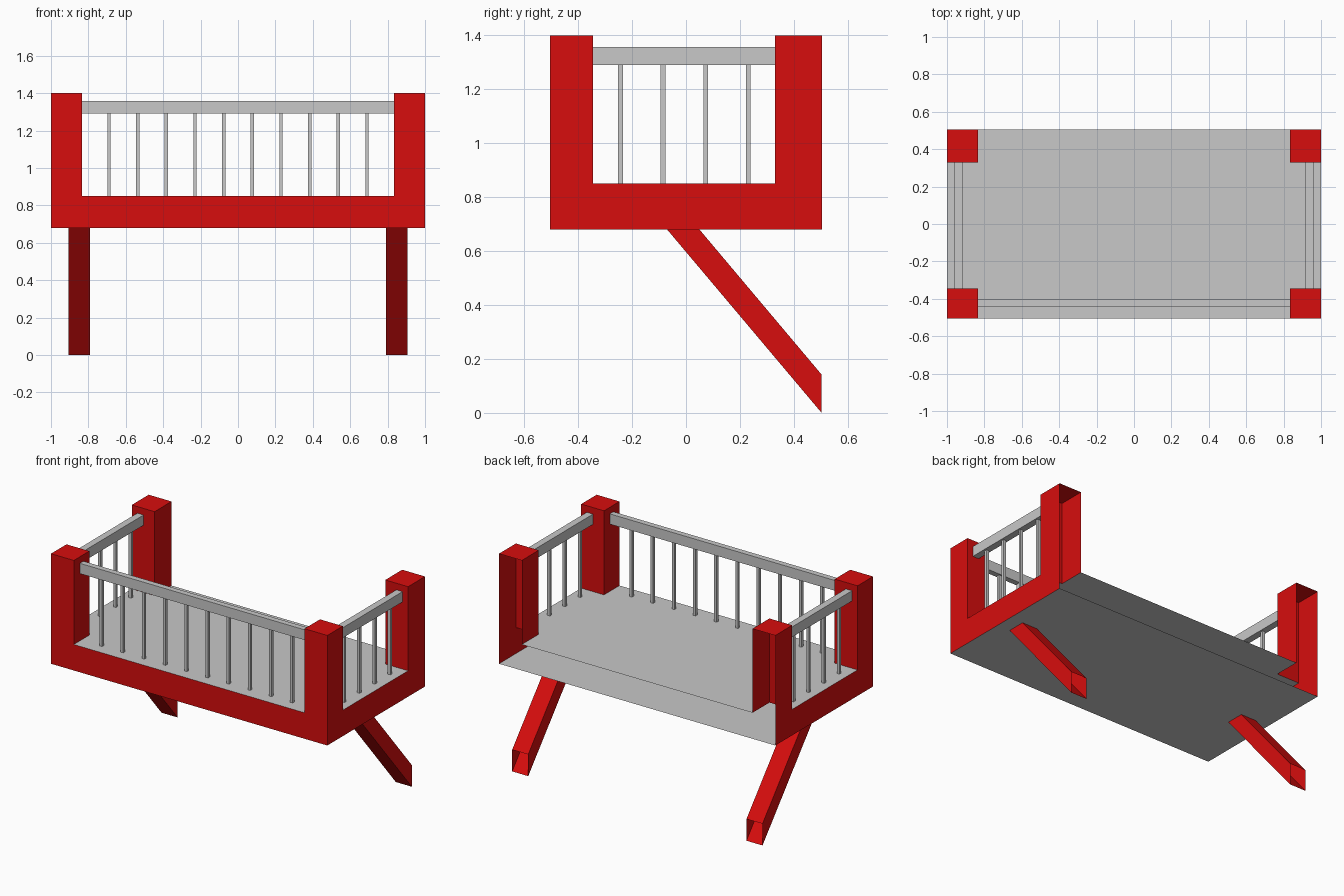
import bpy
import bmesh

cube = bpy.data.objects.get("Cube")
if cube:
    bpy.data.objects.remove(cube, do_unlink=True)


def material(name, rgb):
    m = bpy.data.materials.new(name)
    m.use_nodes = True
    color = (*rgb, 1)
    m.diffuse_color = color
    m.node_tree.nodes["Principled BSDF"].inputs["Base Color"].default_value = color
    return m


RED = material("red paint", (0.68, 0.004, 0.004))
GREY = material("light grey", (0.58, 0.58, 0.58))


def finish(name, bm, mat):
    mesh = bpy.data.meshes.new(name)
    bm.to_mesh(mesh)
    bm.free()
    mesh.materials.append(mat)
    obj = bpy.data.objects.new(name, mesh)
    bpy.context.collection.objects.link(obj)
    return obj


# Sides of a box, as corner indices in binary x, y, z order
SIDES = {"-x": (0, 1, 3, 2), "+x": (4, 6, 7, 5), "-y": (0, 4, 5, 1),
         "+y": (2, 3, 7, 6), "-z": (0, 2, 6, 4), "+z": (1, 5, 7, 3)}


def box(name, xs, ys, zs, mat, skip=()):
    """Box between sorted limits, left open on the skipped sides."""
    xs, ys, zs = sorted(xs), sorted(ys), sorted(zs)
    bm = bmesh.new()
    corners = [bm.verts.new((x, y, z)) for x in xs for y in ys for z in zs]
    for side, ids in SIDES.items():
        if side not in skip:
            bm.faces.new([corners[i] for i in ids])
    return finish(name, bm, mat)


def plate(name, outline, z, mat):
    bm = bmesh.new()
    bm.faces.new([bm.verts.new((x, y, z)) for x, y in outline])
    return finish(name, bm, mat)


X, Y = 1.0, 0.505                  # outer half sizes
PX, FY, BY = 0.835, -0.345, 0.33   # inner edges of the posts
BOTTOM, FLOOR, TOP = 0.68, 0.85, 1.4
RAIL = (1.29, 1.357)

# Parapet band, open at the back
box("parapet_band", (-X, X), (-Y, Y), (BOTTOM, FLOOR), RED, ("+y", "-z", "+z"))

# Underside and walking floor, the floor notched behind the rear posts
plate("underside", [(-X, Y), (X, Y), (X, -Y), (-X, -Y)], BOTTOM, GREY)
plate("floor", [(-X, -Y), (X, -Y), (X, BY), (PX, BY), (PX, Y),
                (-PX, Y), (-PX, BY), (-X, BY)], FLOOR, GREY)

# Front railing
box("front_rail", (-PX, PX), (-0.442, -0.405), RAIL, GREY)
for i in range(10):
    x = -0.69 + i * 1.38 / 9
    box("front_baluster", (x - 0.009, x + 0.009), (-0.433, -0.414),
        (FLOOR, RAIL[0]), GREY, ("-z", "+z"))

for s, side in ((1, "left"), (-1, "right")):
    # Corner posts; rear ones are hollow shells open to the wall
    box(side + "_front_post", (s * PX, s * X), (-Y, FY), (FLOOR, TOP), RED, ("-z",))
    box(side + "_rear_post", (s * PX, s * X), (BY, Y), (FLOOR, TOP), RED, ("-z", "+y"))

    # Side railing
    box(side + "_rail", (s * 0.915, s * 0.96), (FY, BY), RAIL, GREY)
    for i in range(4):
        y = -0.243 + i * 0.158
        box(side + "_baluster", (s * 0.928, s * 0.947), (y - 0.009, y + 0.009),
            (FLOOR, RAIL[0]), GREY, ("-z", "+z"))

    # Slanted brace, an open tube down to the wall
    bm = bmesh.new()
    profile = [(-0.07, BOTTOM), (0.05, BOTTOM), (0.503, 0.142), (0.503, 0)]
    inner, outer = [[bm.verts.new((x, y, z)) for y, z in profile]
                    for x in sorted((s * 0.79, s * 0.906))]
    bm.faces.new(inner)
    bm.faces.new(outer[::-1])
    for a, b in ((1, 2), (3, 0)):
        bm.faces.new((inner[b], inner[a], outer[a], outer[b]))
    bmesh.ops.recalc_face_normals(bm, faces=bm.faces)
    finish(side + "_brace", bm, RED)
